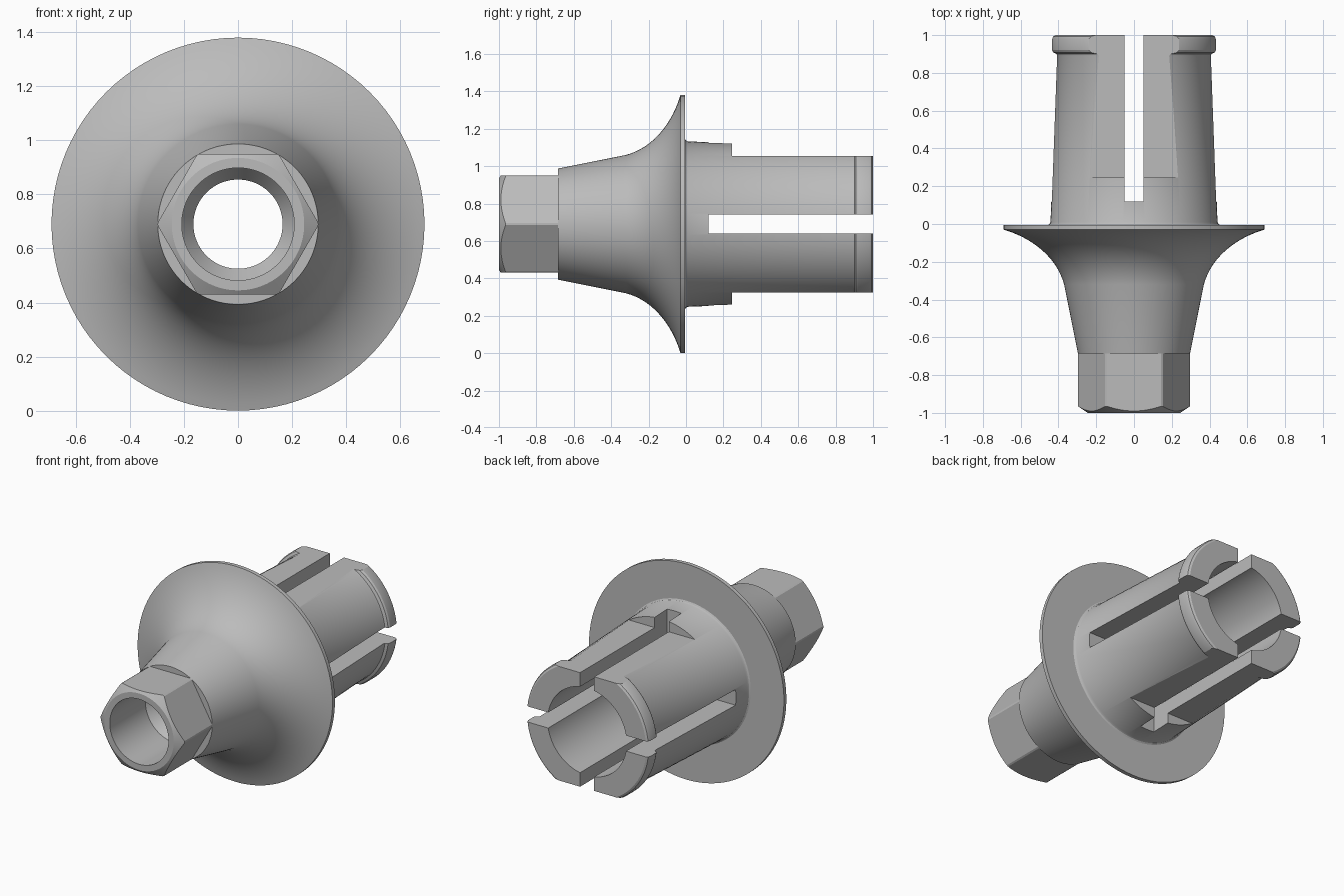
import bpy, bmesh, math
from mathutils import Matrix, Vector

cube = bpy.data.objects.get("Cube")
if cube:
    bpy.data.objects.remove(cube, do_unlink=True)

AXIS_Z = 0.69      # height of the turning axis, which runs along y
FLAT = 0.365       # half height between the two tube flats

steel = bpy.data.materials.new("grey steel")
steel.use_nodes = True
grey = (0.5, 0.5, 0.5, 1)
steel.diffuse_color = grey
steel.node_tree.nodes["Principled BSDF"].inputs["Base Color"].default_value = grey


def finish(name, bm):
    bmesh.ops.recalc_face_normals(bm, faces=bm.faces)
    mesh = bpy.data.meshes.new(name)
    bm.to_mesh(mesh)
    bm.free()
    mesh.materials.append(steel)
    ob = bpy.data.objects.new(name, mesh)
    bpy.context.collection.objects.link(ob)
    return ob


def lathe(name, profile, steps=96):
    """Turn a closed (y, radius) profile about the axis."""
    bm = bmesh.new()
    rings = []
    for i in range(steps):
        a = 2 * math.pi * i / steps
        rings.append([bm.verts.new((r * math.sin(a), y, AXIS_Z + r * math.cos(a)))
                      for y, r in profile])
    n = len(profile)
    for i in range(steps):
        p, q = rings[i], rings[(i + 1) % steps]
        for j in range(n):
            k = (j + 1) % n
            bm.faces.new((p[j], p[k], q[k], q[j]))
    return finish(name, bm)


def box(name, low, high):
    bm = bmesh.new()
    low, high = Vector(low), Vector(high)
    size = high - low
    bmesh.ops.create_cube(bm, size=1, matrix=Matrix.Translation((low + high) / 2)
                          @ Matrix.Diagonal((*size, 1)))
    return finish(name, bm)


def carve(ob, cutter, operation="DIFFERENCE"):
    mod = ob.modifiers.new("cut", "BOOLEAN")
    mod.operation, mod.solver, mod.object = operation, "EXACT", cutter
    bpy.context.view_layer.objects.active = ob
    bpy.ops.object.modifier_apply(modifier=mod.name)
    bpy.data.objects.remove(cutter, do_unlink=True)


def bezier(a, b, c, d, count):
    pts = []
    for i in range(count + 1):
        t = i / count
        s = 1 - t
        pts.append(tuple(s**3 * a[k] + 3 * s * s * t * b[k] + 3 * s * t * t * c[k]
                         + t**3 * d[k] for k in (0, 1)))
    return pts


# Body: cone, flared flange, split tube with a collar, stepped bore
flare = bezier((-0.32, 0.37), (-0.17, 0.41), (-0.07, 0.55), (-0.03, 0.69), 16)
tube = [(-0.005, 0.69), (-0.005, 0.455), (0.0, 0.447), (0.01, 0.442),
        (0.89, 0.41), (0.9, 0.413), (0.908, 0.43), (0.92, 0.436),
        (0.98, 0.436), (0.993, 0.43), (1.0, 0.418)]
bore = [(1.0, 0.28), (0.06, 0.28), (0.0, 0.165), (-0.58, 0.165),
        (-0.64, 0.208), (-0.685, 0.208)]
body = lathe("adapter_body", [(-0.685, 0.297)] + flare + tube + bore)

# Flats above and below the tube
for side in (1, -1):
    za, zb = sorted((AXIS_Z + side * FLAT, AXIS_Z + side * 0.6))
    carve(body, box("flat_cutter", (-0.6, 0.245, za), (0.6, 1.1, zb)))

# Crossed slots that split the tube into four fingers
carve(body, box("upright_slot", (-0.05, 0.12, AXIS_Z - 0.6), (0.05, 1.1, AXIS_Z + 0.6)))
carve(body, box("level_slot", (-0.6, 0.12, AXIS_Z - 0.05), (0.6, 1.1, AXIS_Z + 0.05)))

# Hexagonal nose with chamfered corners
nose = lathe("hex_nose", [(-0.685, 0.208), (-1.0, 0.208), (-1.0, 0.245),
                          (-0.965, 0.297), (-0.685, 0.297)])
bm = bmesh.new()
corner = 0.26 / math.cos(math.pi / 6)
bmesh.ops.create_cone(bm, cap_ends=True, segments=6, radius1=corner, radius2=corner,
                      depth=1, matrix=Matrix.Translation((0, -0.85, AXIS_Z))
                      @ Matrix.Rotation(math.pi / 2, 4, "X")
                      @ Matrix.Rotation(math.pi / 2, 4, "Z"))
# Turn the prism so that a corner points sideways
tip = max(bm.verts, key=lambda v: v.co.z)
if tip.co.z - AXIS_Z > 0.28:
    bmesh.ops.rotate(bm, verts=bm.verts, cent=(0, 0, AXIS_Z),
                     matrix=Matrix.Rotation(math.pi / 6, 3, "Y"))
carve(nose, finish("hex_cutter", bm), "INTERSECT")

# Smooth turned surfaces, crisp machined edges
bpy.ops.object.select_all(action="DESELECT")
for ob in (body, nose):
    ob.select_set(True)
bpy.context.view_layer.objects.active = body
bpy.ops.object.shade_smooth_by_angle(angle=math.radians(25))
